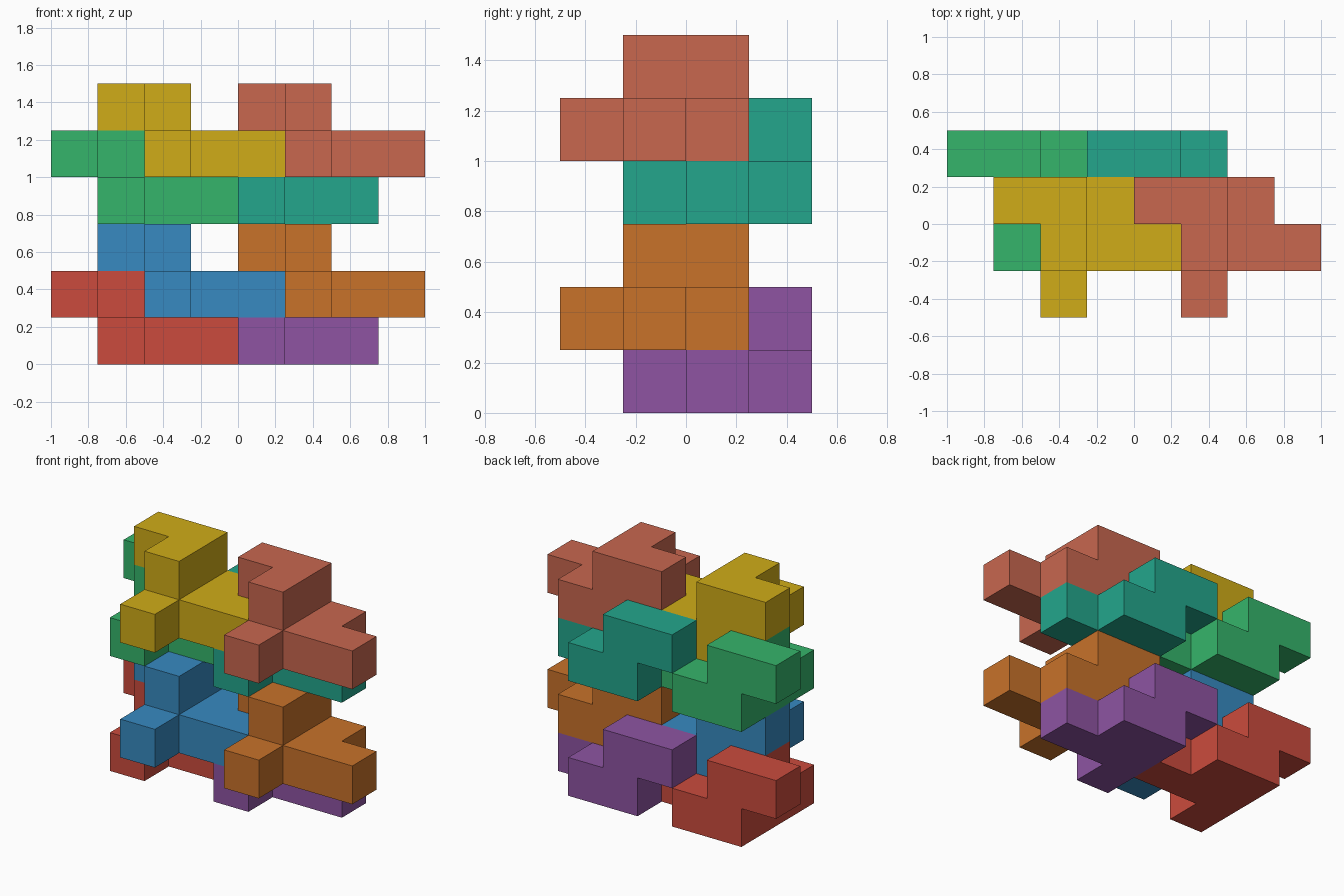
import bpy
import bmesh
from mathutils import Vector

if "Cube" in bpy.data.objects:
    bpy.data.objects.remove(bpy.data.objects["Cube"])

U = 0.25  # edge length of one unit cube

# One nine-cube puzzle piece: lower layer of six cubes, upper layer of three
CELLS = [(-3, -1, 0), (-3, 0, 0), (-3, 1, 0), (-2, 0, 0), (-2, 1, 0), (-1, 0, 0),
         (-4, 1, 1), (-3, 1, 1), (-3, 0, 1)]


def linear(c):
    c /= 255
    return c / 12.92 if c <= 0.04045 else ((c + 0.055) / 1.055) ** 2.4


def piece_mesh():
    """Outer skin of the cubes, with flat neighbouring faces merged."""
    bm = bmesh.new()
    filled = set(CELLS)
    for cell in CELLS:
        centre = Vector(cell) + Vector((0.5, 0.5, 0.5))
        for axis in range(3):
            for side in (-1, 1):
                n = Vector((0, 0, 0))
                n[axis] = side
                if tuple(int(a + b) for a, b in zip(cell, n)) in filled:
                    continue
                u = Vector((0, 0, 0))
                u[(axis + 1) % 3] = 1
                v = n.cross(u)
                corners = [(-1, -1), (1, -1), (1, 1), (-1, 1)]
                bm.faces.new([bm.verts.new((centre + (n + a * u + b * v) / 2) * U)
                              for a, b in corners])
    bmesh.ops.remove_doubles(bm, verts=bm.verts, dist=1e-4)
    bmesh.ops.dissolve_limit(bm, angle_limit=0.01, verts=bm.verts, edges=bm.edges)
    mesh = bpy.data.meshes.new("piece")
    bm.to_mesh(mesh)
    bm.free()
    return mesh


def add_piece(name, offset, rgb):
    mesh = base.copy()
    mesh.name = name
    mat = bpy.data.materials.new(name + "_colour")
    mat.diffuse_color = (*[linear(c) for c in rgb], 1)
    mat.use_nodes = True
    mat.node_tree.nodes["Principled BSDF"].inputs["Base Color"].default_value = mat.diffuse_color
    mesh.materials.append(mat)
    obj = bpy.data.objects.new(name, mesh)
    obj.location = Vector(offset) * U
    bpy.context.collection.objects.link(obj)


base = piece_mesh()

# Eight identical pieces, interlocked by pure translation
COLOURS = {
    ("lower", "back", "left"): (203, 75, 61),
    ("lower", "back", "right"): (142, 84, 162),
    ("lower", "front", "left"): (55, 138, 193),
    ("lower", "front", "right"): (200, 114, 42),
    ("upper", "back", "left"): (53, 181, 107),
    ("upper", "back", "right"): (35, 166, 140),
    ("upper", "front", "left"): (208, 172, 24),
    ("upper", "front", "right"): (200, 103, 79),
}
for (level, depth, side), rgb in COLOURS.items():
    offset = Vector((0, 0, 0))
    if side == "right":
        offset += Vector((3, 0, 0))
    if level == "upper":
        offset += Vector((0, 0, 3))
    if depth == "front":
        offset += Vector((1, -1, 1))
    add_piece(f"{level}_{depth}_{side}_piece", offset, rgb)
bpy.data.meshes.remove(base)
